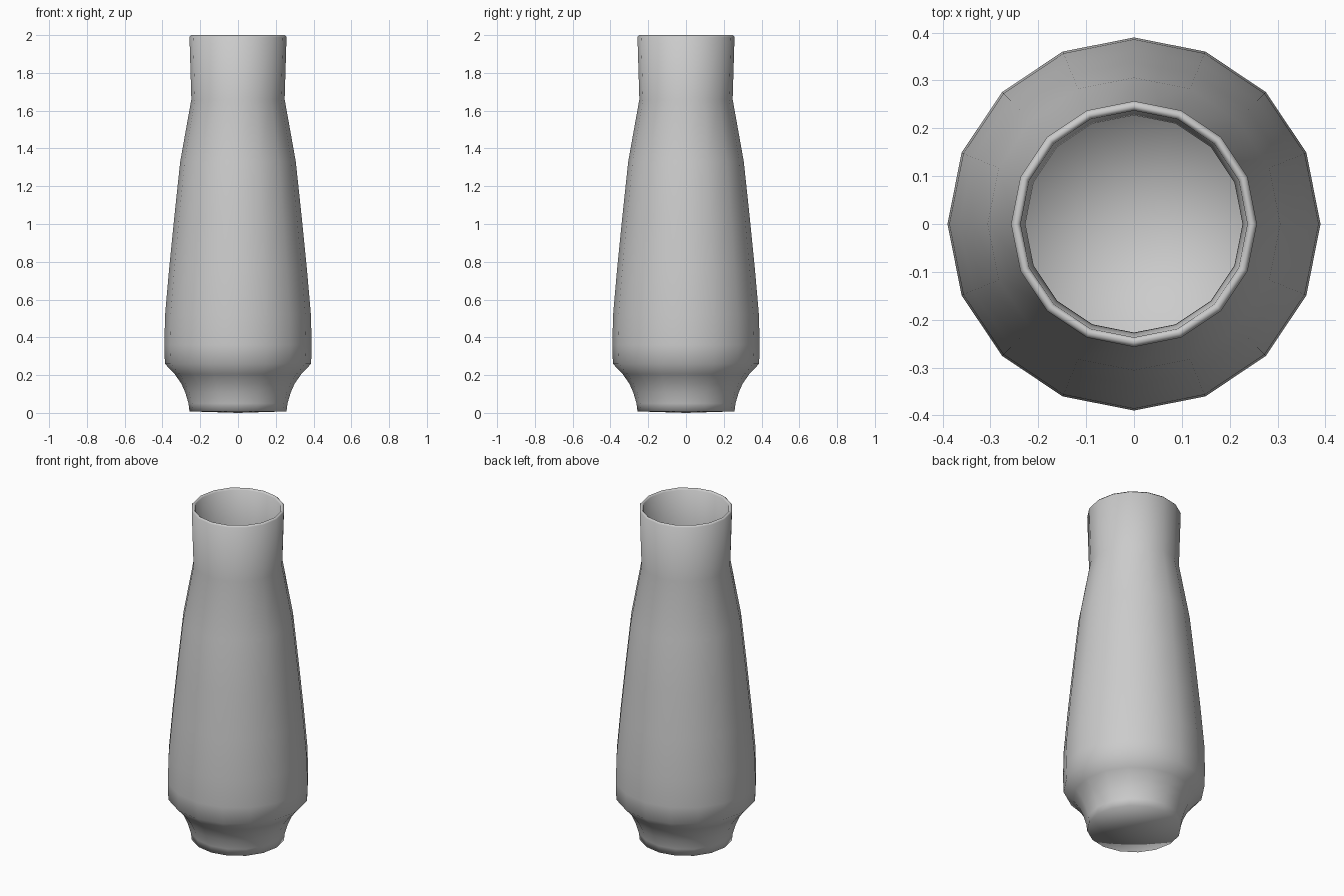
import bpy, bmesh, math

if "Cube" in bpy.data.objects:
    bpy.data.objects.remove(bpy.data.objects["Cube"])

SIDES = 16

# Outer wall profile (radius, height), foot to lip
outer = [(0.257, 0.008), (0.262, 0.05), (0.28, 0.11), (0.30, 0.155), (0.335, 0.205),
         (0.387, 0.26), (0.39, 0.36), (0.386, 0.52), (0.365, 0.76), (0.338, 1.03),
         (0.306, 1.33), (0.247, 1.66), (0.257, 1.99)]
# Rounded lip, then inner wall back down to the floor
lip = [(0.247, 2.0), (0.237, 1.99)]
inner = [(r - 0.02, max(z, 0.028)) for r, z in reversed(outer[:-1])]

bm = bmesh.new()


def ring(r, z):
    return [bm.verts.new((r * math.cos(2 * math.pi * i / SIDES),
                          r * math.sin(2 * math.pi * i / SIDES), z)) for i in range(SIDES)]


def cap(loop, z):
    c = bm.verts.new((0, 0, z))
    for i in range(SIDES):
        bm.faces.new((loop[i], loop[(i + 1) % SIDES], c))


# Lathe the wall
rings = [ring(r, z) for r, z in outer + lip + inner]
for a, b in zip(rings, rings[1:]):
    for i in range(SIDES):
        j = (i + 1) % SIDES
        bm.faces.new((a[i], a[j], b[j], b[i]))

# Underside and inner floor
cap(rings[0], 0.0)
cap(rings[-1], 0.02)
bmesh.ops.recalc_face_normals(bm, faces=bm.faces)
for f in bm.faces:
    f.smooth = True

mesh = bpy.data.meshes.new("vase")
bm.to_mesh(mesh)
bm.free()
vase = bpy.data.objects.new("vase", mesh)
bpy.context.collection.objects.link(vase)
